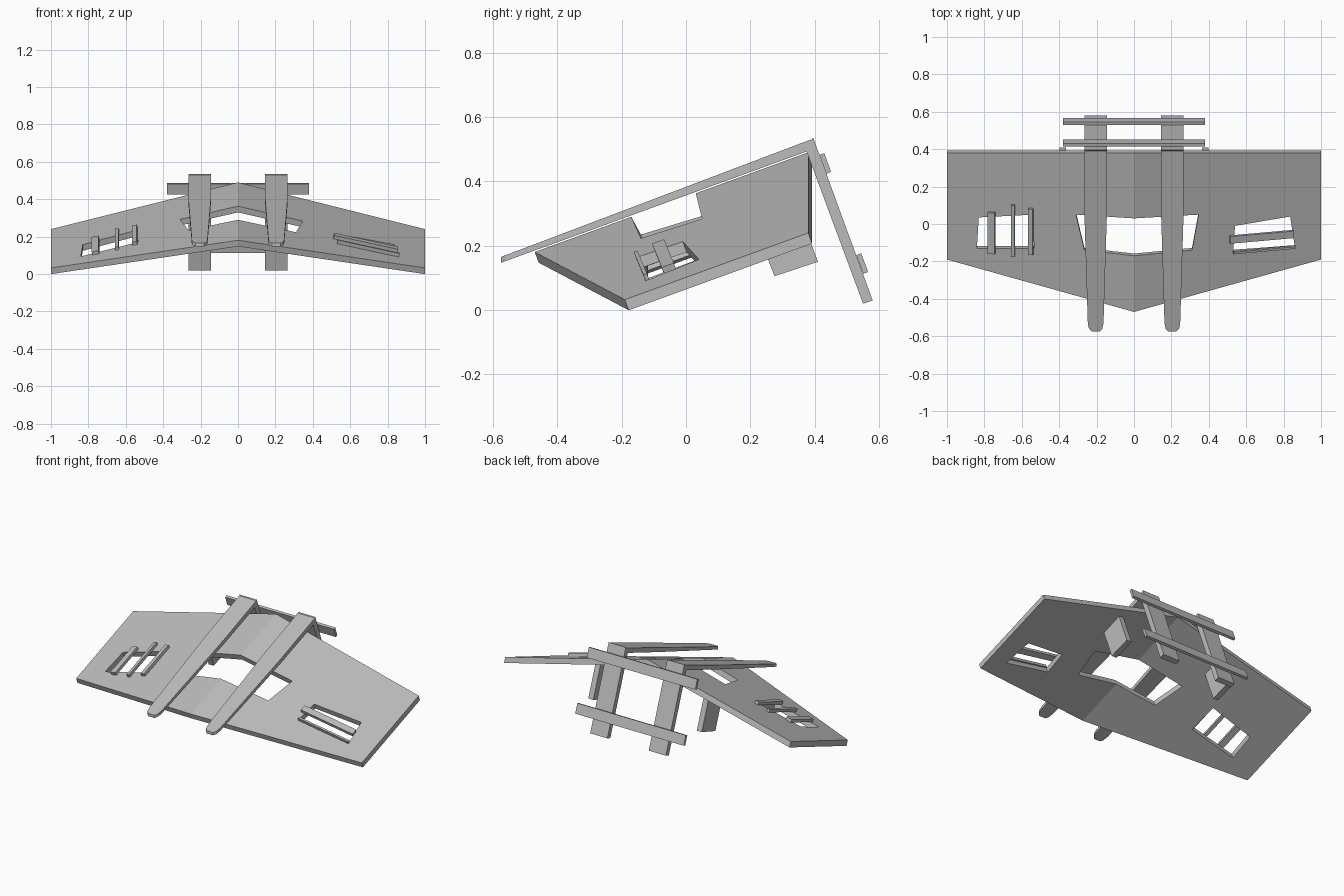
import bpy, bmesh
from mathutils import Vector

if "Cube" in bpy.data.objects:
    bpy.data.objects.remove(bpy.data.objects["Cube"])

grey = bpy.data.materials.new("plain_grey")
grey.use_nodes = True
colour = (0.5, 0.5, 0.5, 1)
grey.diffuse_color = colour
grey.node_tree.nodes["Principled BSDF"].inputs["Base Color"].default_value = colour


def finish(name, bm):
    bmesh.ops.recalc_face_normals(bm, faces=bm.faces)
    mesh = bpy.data.meshes.new(name)
    bm.to_mesh(mesh)
    bm.free()
    mesh.materials.append(grey)
    obj = bpy.data.objects.new(name, mesh)
    bpy.context.collection.objects.link(obj)
    return obj


def roof_z(x, y):
    return 0.49 - 0.25 * abs(x) + 0.364 * (y - 0.38)


def extrude(bm, vec):
    geom = bmesh.ops.extrude_face_region(bm, geom=bm.faces[:])["geom"]
    bmesh.ops.translate(bm, vec=vec, verts=[v for v in geom if isinstance(v, bmesh.types.BMVert)])


def roof_half(name, outline, window):
    # flat sheet with a window, folded onto the slope, then thickened
    bm = bmesh.new()
    for loop in (outline, window):
        vs = [bm.verts.new((x, y, 0)) for x, y in loop]
        for a, b in zip(vs, vs[1:] + vs[:1]):
            bm.edges.new((a, b))
    bmesh.ops.triangle_fill(bm, edges=bm.edges[:], use_beauty=True, normal=(0, 0, 1))
    for v in bm.verts:
        v.co.z = roof_z(v.co.x, v.co.y)
    extrude(bm, Vector((0, 0.012, -0.033)))
    return finish(name, bm)


def plank(name, a, b, width, up, thick):
    # board whose underside runs from a to b, thickened towards up
    a, b, up = Vector(a), Vector(b), Vector(up).normalized()
    side = (b - a).cross(up).normalized() * width / 2
    bm = bmesh.new()
    bm.faces.new([bm.verts.new(p) for p in (a - side, a + side, b + side, b - side)])
    extrude(bm, up * thick)
    return finish(name, bm)


def slab(name, x, width, profile):
    # side profile in y and z, extruded along x
    bm = bmesh.new()
    bm.faces.new([bm.verts.new((x - width / 2, y, z)) for y, z in profile])
    extrude(bm, Vector((width, 0, 0)))
    return finish(name, bm)


# Roof halves, with the central opening as a notch in each ridge edge
def outline(s, back_corner, front_corner):
    return [(0, -0.47), (s, -0.19), (s, 0.38), (0, 0.38), (0, 0.03),
            back_corner, front_corner, (0, -0.17)]


roof_half("roof_left", outline(1, (0.345, 0.05), (0.31, -0.14)),
          [(0.53, -0.15), (0.86, -0.125), (0.835, 0.04), (0.54, -0.01)])
roof_half("roof_right", outline(-1, (-0.31, 0.05), (-0.265, -0.14)),
          [(-0.84, -0.13), (-0.535, -0.13), (-0.54, 0.05), (-0.83, 0.035)])


# Loose bars across the windows
def bar(name, a, b, width, thick):
    up = (0.25 if a[0] > 0 else -0.25, -0.364, 1)
    plank(name, (*a, roof_z(*a)), (*b, roof_z(*b)), width, up, thick)


bar("left_window_bar_middle", (0.51, -0.08), (0.85, -0.05), 0.04, 0.02)
bar("left_window_bar_front", (0.53, -0.15), (0.86, -0.12), 0.012, 0.02)
for i, (x, y0, y1, w) in enumerate([(-0.76, -0.155, 0.065, 0.038),
                                    (-0.645, -0.17, 0.105, 0.02),
                                    (-0.55, -0.16, 0.085, 0.026)]):
    bar(f"right_window_bar_{i + 1}", (x, y0), (x, y1), w, 0.018)

# Plan outline of a beam: half width at each y, tapering to a blunt tip
taper = [(0.39, 0.06), (0.05, 0.06), (-0.53, 0.042), (-0.56, 0.036), (-0.575, 0.022)]
for label, s in (("left", 1), ("right", -1)):
    # Long beam lying on the roof
    bm = bmesh.new()
    rings = []
    for y, w in taper:
        low = 0.147 + 0.364 * (y + 0.575)
        high = 0.165 + 0.379 * (y + 0.575)
        rings.append([bm.verts.new((s * 0.205 + dx, y, z))
                      for dx, z in ((-w, low), (w, low), (w, high), (-w, high))])
    for p, q in zip(rings, rings[1:]):
        for i in range(4):
            j = (i + 1) % 4
            bm.faces.new((p[i], p[j], q[j], q[i]))
    bm.faces.new(rings[0])
    bm.faces.new(rings[-1])
    finish(label + "_beam", bm)

    # Sloping rear leg and small post under the roof
    slab(label + "_rear_leg", s * 0.205, 0.12,
         [(0.372, 0.5), (0.395, 0.536), (0.58, 0.03), (0.55, 0.02)])
    slab(label + "_post", s * 0.38, 0.035,
         [(0.275, 0.105), (0.41, 0.15), (0.33, 0.365), (0.195, 0.315)])

# Cross rails on the back of the legs
for label, y, z in (("upper", 0.425, 0.453), ("lower", 0.54, 0.142)):
    plank(label + "_cross_rail", (-0.38, y, z), (0.38, y, z), 0.062, (0, 0.94, 0.35), 0.016)
